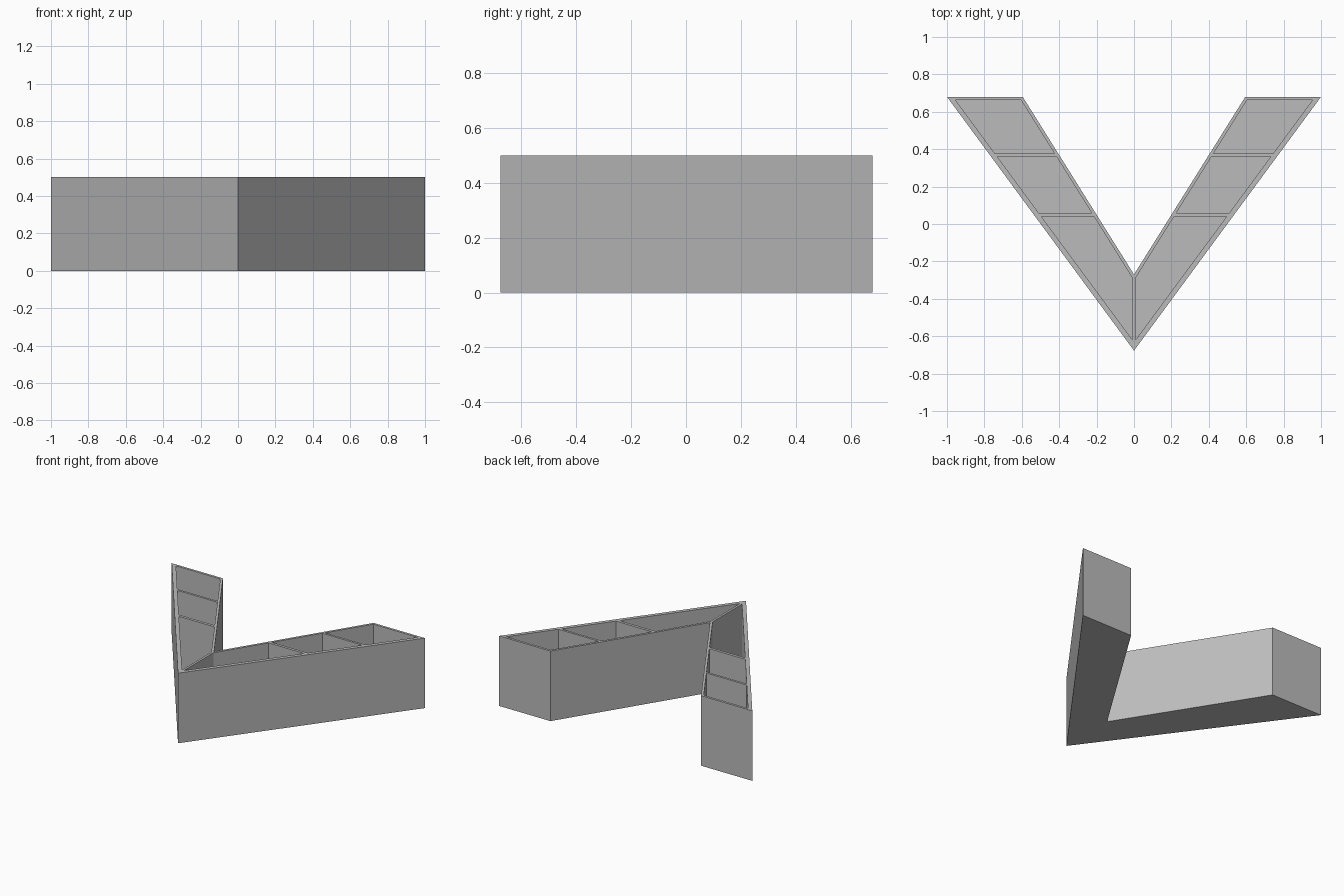
import bpy
import bmesh

cube = bpy.data.objects.get("Cube")
if cube:
    bpy.data.objects.remove(cube, do_unlink=True)

HEIGHT = 0.5
FLOOR = 0.02
TIP, NOTCH, BACK = -0.677, -0.27, 0.68

grey = bpy.data.materials.new("plain grey")
grey.use_nodes = True
colour = (0.5, 0.5, 0.5, 1)
grey.diffuse_color = colour
grey.node_tree.nodes["Principled BSDF"].inputs["Base Color"].default_value = colour


def prism(name, outline, bottom, top):
    """Extrude a flat outline upward into a closed solid."""
    bm = bmesh.new()
    base = bm.faces.new([bm.verts.new((x, y, bottom)) for x, y in outline])
    raised = bmesh.ops.extrude_face_region(bm, geom=[base])["geom"]
    verts = [v for v in raised if isinstance(v, bmesh.types.BMVert)]
    bmesh.ops.translate(bm, verts=verts, vec=(0, 0, top - bottom))
    bmesh.ops.recalc_face_normals(bm, faces=bm.faces)
    mesh = bpy.data.meshes.new(name)
    bm.to_mesh(mesh)
    bm.free()
    mesh.materials.append(grey)
    obj = bpy.data.objects.new(name, mesh)
    bpy.context.collection.objects.link(obj)
    return obj


def inner_x(y):
    return 0.595 * (y - NOTCH) / (BACK - NOTCH) + 0.02


def outer_x(y):
    return (y - TIP) / (BACK - TIP) - 0.033


# V-shaped planter body
body = prism("planter_body", [(0, TIP), (1, BACK), (0.595, BACK), (0, NOTCH),
                              (-0.595, BACK), (-1, BACK)], 0, HEIGHT)

# Compartment outlines for one arm: the pointed front one, then two behind
front = [(0.008, -0.62), (outer_x(0.04), 0.04), (inner_x(0.04), 0.04), (0.008, -0.29)]
compartments = [front]
for y0, y1 in ((0.06, 0.36), (0.376, 0.663)):
    compartments.append([(inner_x(y0), y0), (outer_x(y0), y0),
                         (outer_x(y1), y1), (inner_x(y1), y1)])

# Hollow out both arms
cutters = []
for side in (1, -1):
    for outline in compartments:
        cutter = prism("compartment_cutter", [(side * x, y) for x, y in outline],
                       FLOOR, HEIGHT + 0.1)
        cutter.hide_render = True
        cutters.append(cutter)
        cut = body.modifiers.new("compartment", 'BOOLEAN')
        cut.operation = 'DIFFERENCE'
        cut.solver = 'EXACT'
        cut.object = cutter

# Bake the cuts and remove the helpers
evaluated = body.evaluated_get(bpy.context.evaluated_depsgraph_get())
hollow = bpy.data.meshes.new_from_object(evaluated)
body.modifiers.clear()
body.data = hollow
for cutter in cutters:
    bpy.data.objects.remove(cutter, do_unlink=True)
